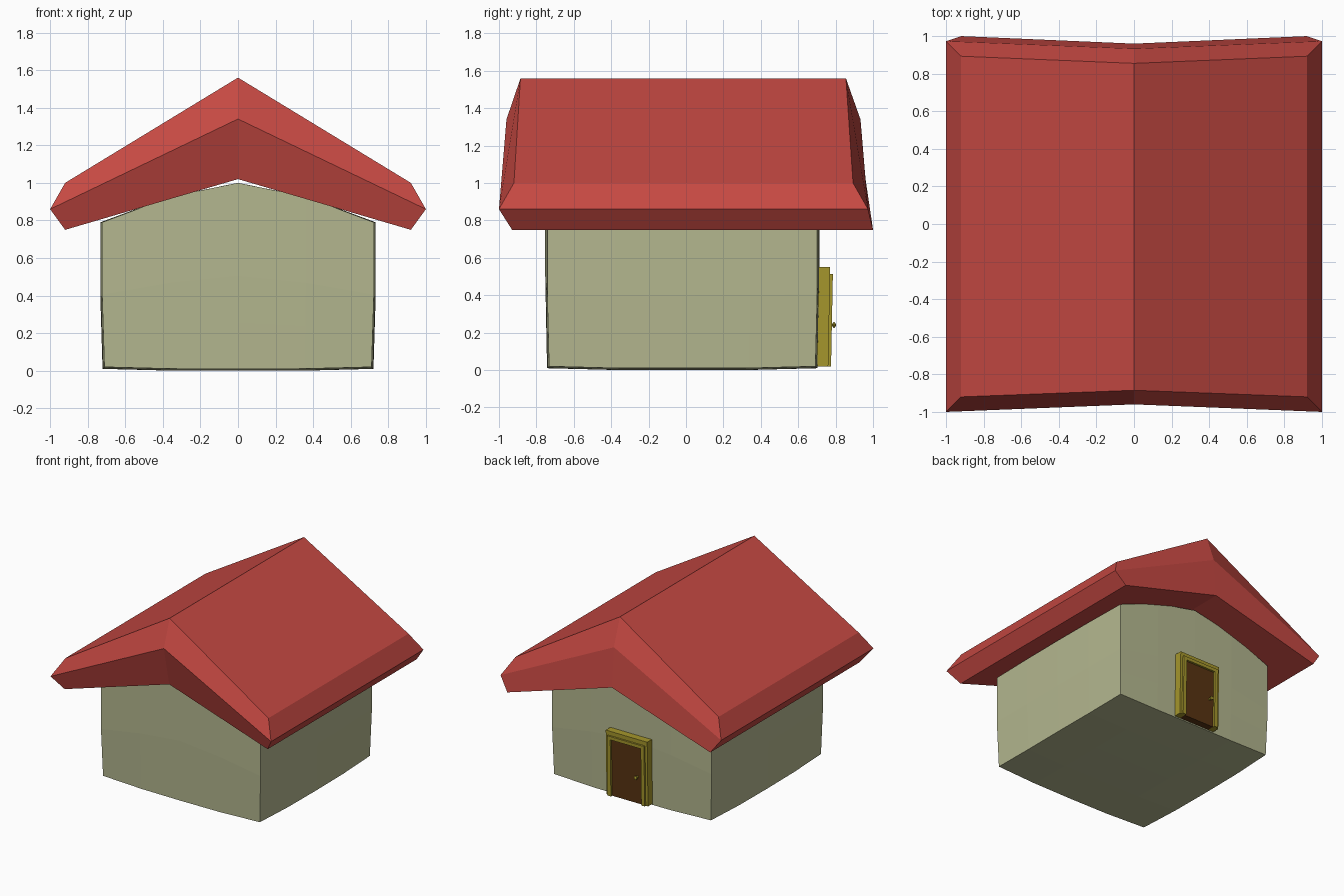
import bpy, bmesh, math
from mathutils import Vector

if "Cube" in bpy.data.objects:
    bpy.data.objects.remove(bpy.data.objects["Cube"])


def material(name, rgb):
    m = bpy.data.materials.new(name)
    m.diffuse_color = (*rgb, 1)
    m.use_nodes = True
    m.node_tree.nodes["Principled BSDF"].inputs["Base Color"].default_value = m.diffuse_color
    return m


RED = material("roof red", (0.56, 0.066, 0.055))
CREAM = material("wall olive cream", (0.456, 0.474, 0.275))
YELLOW = material("frame yellow", (0.376, 0.305, 0.025))
BROWN = material("door brown", (0.098, 0.034, 0.006))


def finish(name, bm, mat):
    bmesh.ops.recalc_face_normals(bm, faces=bm.faces)
    me = bpy.data.meshes.new(name)
    bm.to_mesh(me)
    bm.free()
    me.materials.append(mat)
    ob = bpy.data.objects.new(name, me)
    bpy.context.collection.objects.link(ob)
    return ob


# Walls: gabled block with slightly bulging faces
bm = bmesh.new()
bmesh.ops.create_cube(bm, size=2)
bmesh.ops.subdivide_edges(bm, edges=bm.edges[:], cuts=3, use_grid_fill=True)
for vert in bm.verts:
    u, v, w = vert.co
    w = (w + 1) / 2
    rise = 0.012 * min(1, 2 * w)
    bottom = 0.01 * (u ** 4 + v ** 4)
    top = 1.0 - 0.21 * abs(u) ** 1.5
    vert.co = (u * (0.711 + 0.01 * (1 - v * v) + rise),
               -0.02 + v * (0.712 + 0.011 * (1 - u * u) + 0.8 * rise),
               bottom + (top - bottom) * w)
finish("walls", bm, CREAM)

# Roof: chunky chevron; right half of the section as (x, z, front y, back y)
half = [(0, 1.56, -0.885, 0.855), (0.92, 1.0, -0.92, 0.893),
        (1.0, 0.86, -1.0, 0.973), (0.92, 0.75, -0.93, 1.0),
        (0, 1.02, -0.89, 0.96)]
ring = half + [(-x, z, f, b) for x, z, f, b in half[3:0:-1]]
bm = bmesh.new()
ends = []
for k, mid_y in ((2, -0.96), (3, 0.933)):
    r = [bm.verts.new((p[0], p[k], p[1])) for p in ring]
    m = bm.verts.new((0, mid_y, 1.34))
    ends.append(r)
    # upper and lower gable bands
    for a, b, c in ((r[0], r[1], r[2]), (r[0], r[7], r[6]),
                    (r[4], r[3], r[2]), (r[4], r[5], r[6])):
        bm.faces.new((a, b, c, m))
for i in range(8):
    j = (i + 1) % 8
    bm.faces.new((ends[0][i], ends[0][j], ends[1][j], ends[1][i]))
finish("roof", bm, RED)


# Door parts on the back wall lean with it (out a little towards the top)
def lean(bm):
    for v in bm.verts:
        v.co.y += 0.02 * (v.co.z - 0.5)


def box(name, x, y, z, mat):
    bm = bmesh.new()
    bmesh.ops.create_cube(bm, size=1)
    for v in bm.verts:
        v.co = [r[1] if c > 0 else r[0] for c, r in zip(v.co, (x, y, z))]
    lean(bm)
    return finish(name, bm, mat)


def arch(name, inner, outer, inner_top, outer_top, y0, y1):
    """Square door surround open at the bottom."""
    pts = [(-outer, 0.02), (-outer, outer_top), (outer, outer_top), (outer, 0.02),
           (inner, 0.02), (inner, inner_top), (-inner, inner_top), (-inner, 0.02)]
    bm = bmesh.new()
    face = bm.faces.new([bm.verts.new((x, y0, z)) for x, z in pts])
    ext = bmesh.ops.extrude_face_region(bm, geom=[face])
    for v in ext["geom"]:
        if isinstance(v, bmesh.types.BMVert):
            v.co.y = y1
    lean(bm)
    return finish(name, bm, YELLOW)


arch("door_frame", 0.158, 0.188, 0.505, 0.55, 0.68, 0.77)
arch("door_frame_inner_trim", 0.138, 0.168, 0.488, 0.515, 0.68, 0.785)
box("door", (-0.14, 0.14), (0.68, 0.768), (0.02, 0.49), BROWN)

# Door handle: stem and small knob
box("knob_stem", (-0.104, -0.092), (0.76, 0.792), (0.235, 0.247), YELLOW)
bm = bmesh.new()
bmesh.ops.create_uvsphere(bm, u_segments=8, v_segments=6, radius=0.016)
bmesh.ops.scale(bm, vec=(1, 0.6, 1), verts=bm.verts)
bmesh.ops.translate(bm, vec=Vector((-0.098, 0.792, 0.241)), verts=bm.verts)
finish("knob", bm, YELLOW)
